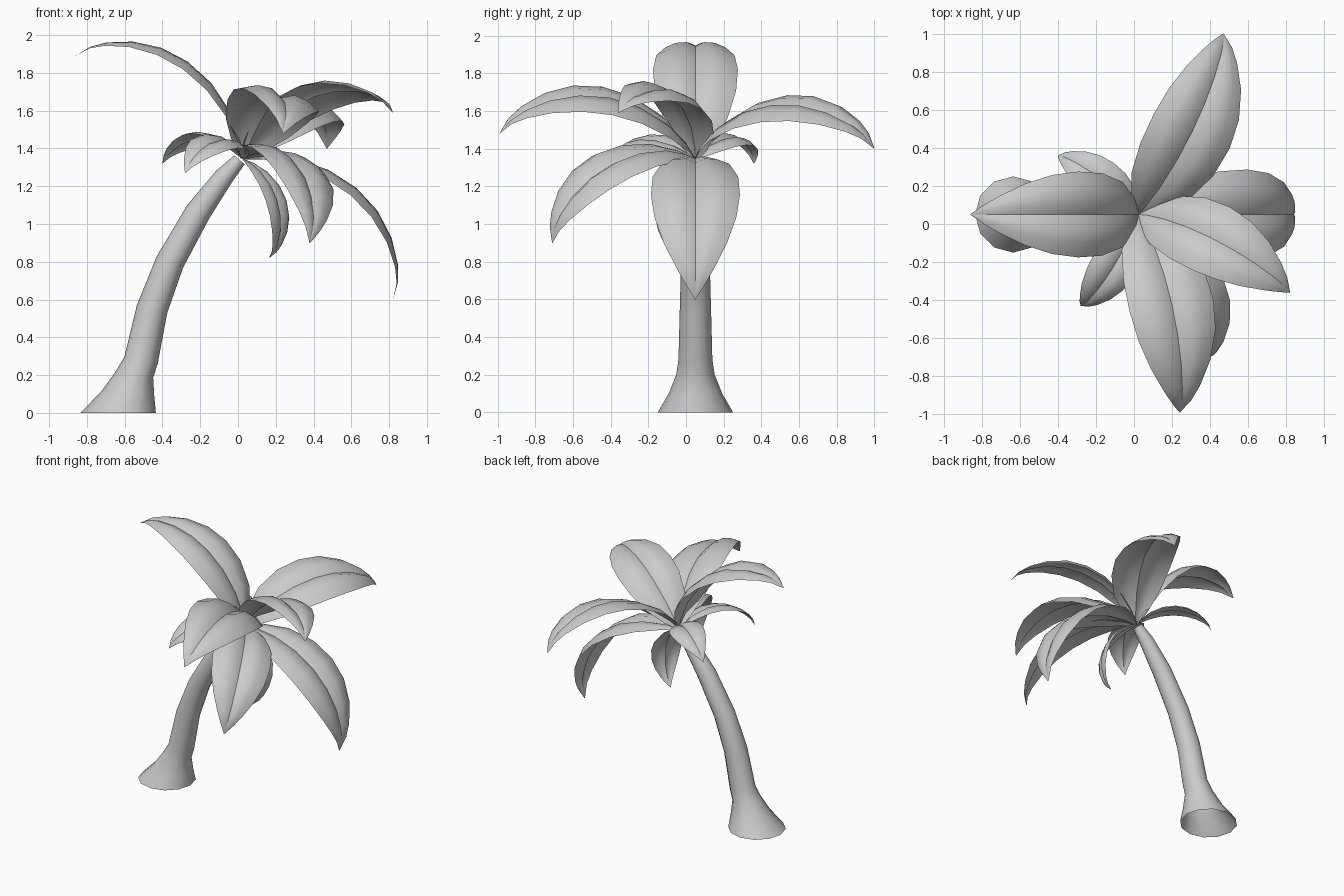
import bpy, bmesh, math
from mathutils import Vector, Matrix

if "Cube" in bpy.data.objects:
    bpy.data.objects.remove(bpy.data.objects["Cube"])

HUB = Vector((0.025, 0.05, 1.345))


def finish(name, bm, angle):
    bmesh.ops.recalc_face_normals(bm, faces=bm.faces)
    me = bpy.data.meshes.new(name)
    bm.to_mesh(me)
    bm.free()
    ob = bpy.data.objects.new(name, me)
    bpy.context.collection.objects.link(ob)
    bpy.ops.object.select_all(action='DESELECT')
    ob.select_set(True)
    bpy.context.view_layer.objects.active = ob
    bpy.ops.object.shade_smooth_by_angle(angle=math.radians(angle))
    return ob


# Trunk: leaning tapered tube with a flared foot, open below (x, z, radius, lean in degrees)
RINGS = [(-0.635, 0, 0.2, 0), (-0.585, 0.1, 0.142, 4), (-0.55, 0.2, 0.102, 8),
         (-0.513, 0.28, 0.09, 11), (-0.455, 0.55, 0.083, 16), (-0.36, 0.8, 0.076, 25),
         (-0.21, 1.065, 0.068, 32), (-0.075, 1.25, 0.052, 37), (0.008, 1.34, 0.036, 40)]
SIDES = 12
bm = bmesh.new()
loops = []
for x, z, r, lean in RINGS:
    tilt = Matrix.Rotation(math.radians(lean), 3, 'Y')
    loops.append([bm.verts.new(Vector((x, 0.05, z)) + tilt @ Vector(
        (r * math.cos(i * math.tau / SIDES), r * math.sin(i * math.tau / SIDES), 0)))
        for i in range(SIDES)])
for a, b in zip(loops, loops[1:]):
    for i in range(SIDES):
        j = (i + 1) % SIDES
        bm.faces.new((a[i], a[j], b[j], b[i]))
bm.faces.new(loops[-1])
finish("trunk", bm, 50)

# Frond in unit space: along x, arched in z (position, arch height, half width)
FROND = [(0, 0, 0.012), (0.06, 0.06, 0.085), (0.18, 0.145, 0.165), (0.34, 0.212, 0.208),
         (0.5, 0.24, 0.217), (0.65, 0.232, 0.2), (0.79, 0.19, 0.155),
         (0.9, 0.127, 0.095), (0.96, 0.072, 0.05), (1, 0, 0.002)]
# Cross-section: creased midrib, raised lobes, drooping rims (across, rise) per half width
LOBE = [(-1, -0.05), (-0.65, 0.13), (-0.3, 0.16), (0, 0), (0.3, 0.16), (0.65, 0.13), (1, -0.05)]


def frond(name, tip, roll):
    """Place the arched frond from the hub to the tip; positive roll leans left."""
    chord = Vector(tip) - HUB
    size = chord.length
    d = chord.normalized()
    left = Vector((0, 0, 1)).cross(d).normalized()
    up = d.cross(left)
    a = math.radians(roll)
    up, left = up * math.cos(a) + left * math.sin(a), left * math.cos(a) - up * math.sin(a)
    bm = bmesh.new()
    rows = [[bm.verts.new(HUB + size * (d * s + left * (k * w) + up * (h + rise * w)))
             for k, rise in LOBE] for s, h, w in FROND]
    for p, q in zip(rows, rows[1:]):
        for i in range(len(LOBE) - 1):
            bm.faces.new((p[i], q[i], q[i + 1], p[i + 1]))
    me = finish(name, bm, 60).data
    # crisp crease along the midrib
    n = len(LOBE)
    for e in me.edges:
        if all(v % n == n // 2 for v in e.vertices):
            e.use_edge_sharp = True
    if sum(p.normal.dot(up) for p in me.polygons) < 0:
        me.flip_normals()


# Crown: six large fronds and three small ones
frond("frond_back", (0.47, 1.0, 1.40), -16)
frond("frond_upper_left", (-0.86, 0.05, 1.89), 0)
frond("frond_upper_right", (0.82, -0.36, 1.59), 17)
frond("frond_front", (0.24, -0.99, 1.48), 17)
frond("frond_lower_right", (0.82, 0.05, 0.60), 0)
frond("frond_lower_front", (0.38, -0.71, 0.90), 17)
frond("small_frond_front", (-0.28, -0.43, 1.27), 15)
frond("small_frond_back", (-0.40, 0.36, 1.32), -15)
frond("small_frond_right", (0.165, -0.05, 0.82), 8)
